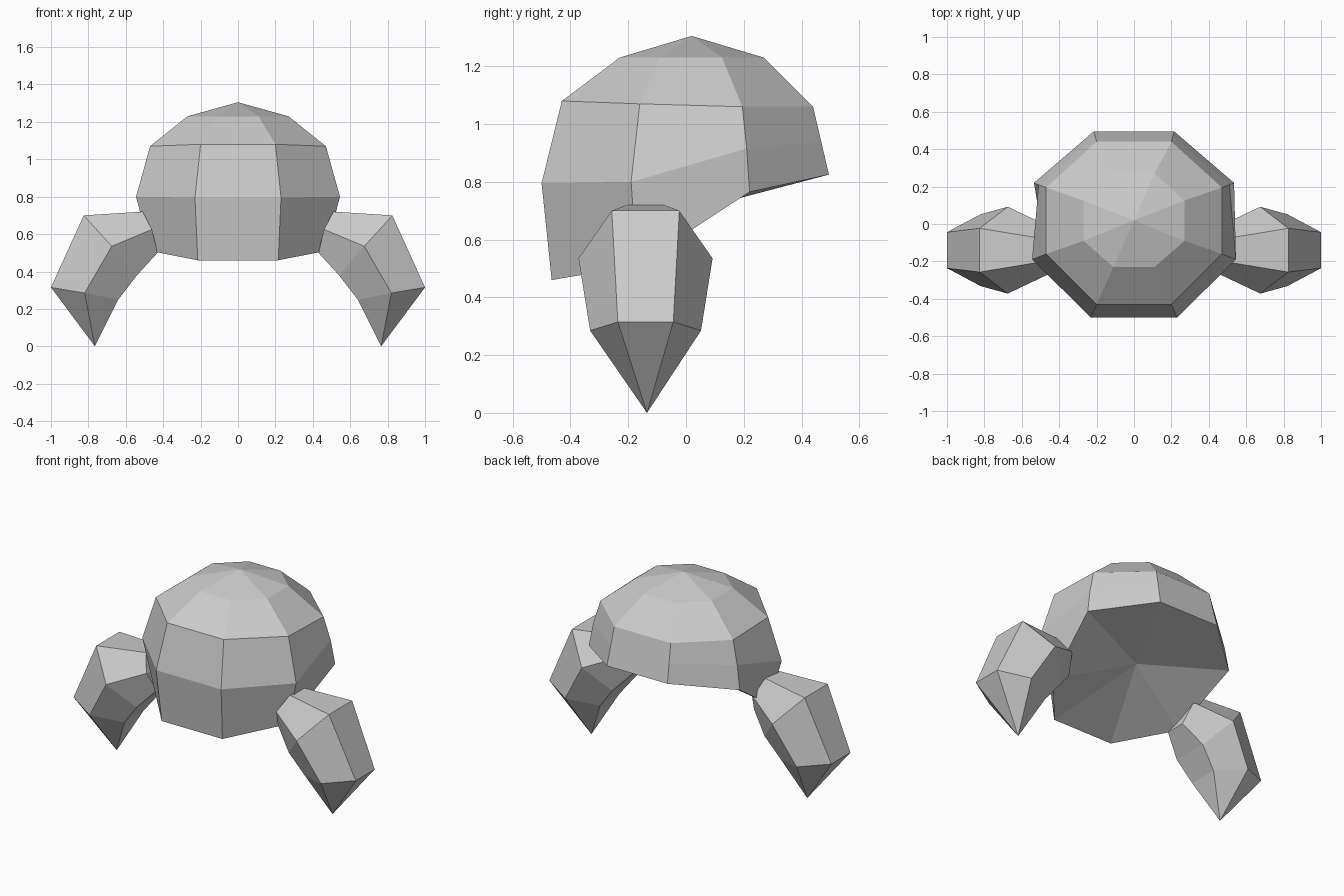
import bpy
import bmesh

if "Cube" in bpy.data.objects:
    bpy.data.objects.remove(bpy.data.objects["Cube"])


def loft(name, rings, start, end):
    """Skin closed rings of points; each end closes in a fan to a point."""
    bm = bmesh.new()
    loops = [[bm.verts.new(p) for p in ring] for ring in rings]
    n = len(loops[0])
    for a, b in zip(loops, loops[1:]):
        for i in range(n):
            j = (i + 1) % n
            bm.faces.new((a[i], a[j], b[j], b[i]))
    for tip, loop in ((start, loops[0]), (end, loops[-1])):
        v = bm.verts.new(tip)
        for i in range(n):
            bm.faces.new((v, loop[i], loop[(i + 1) % n]))
    bmesh.ops.recalc_face_normals(bm, faces=bm.faces)
    mesh = bpy.data.meshes.new(name)
    bm.to_mesh(mesh)
    bm.free()
    obj = bpy.data.objects.new(name, mesh)
    bpy.context.collection.objects.link(obj)
    return obj


def octagon(half):
    """Complete a ring from its right half (front to back)."""
    return half + [(-x, y, z) for x, y, z in reversed(half)]


def hexagon(outer, middle, inner, narrow, wide, cy=-0.14):
    """Arm ring: three (x, z) stations, narrow at outer/inner, wide between."""
    (ox, oz), (mx, mz), (ix, iz) = outer, middle, inner
    return [(ox, cy + narrow, oz), (ox, cy - narrow, oz), (mx, cy - wide, mz),
            (ix, cy - narrow, iz), (ix, cy + narrow, iz), (mx, cy + wide, mz)]


# Eight-sided dome with a slanted rim, low at the front and high at the back
dome_rings = [octagon(h) for h in (
    [(0.11, -0.23, 1.23), (0.27, -0.09, 1.23), (0.27, 0.125, 1.23), (0.11, 0.27, 1.23)],
    [(0.20, -0.43, 1.08), (0.47, -0.16, 1.07), (0.47, 0.195, 1.06), (0.20, 0.44, 1.06)],
    [(0.23, -0.50, 0.795), (0.545, -0.19, 0.80), (0.51, 0.21, 0.915), (0.207, 0.468, 0.94)],
    [(0.215, -0.465, 0.46), (0.47, -0.17, 0.51), (0.535, 0.22, 0.765), (0.215, 0.495, 0.825)],
)]
loft("dome_body", dome_rings, (0, 0.02, 1.305), (0, 0.02, 0.70))

# Six-sided pointed arm, mirrored to the other side
arm_rings = [
    hexagon((0.51, 0.72), (0.46, 0.625), (0.43, 0.50), 0.065, 0.13),
    hexagon((0.825, 0.70), (0.675, 0.535), (0.54, 0.38), 0.117, 0.232),
    hexagon((1.00, 0.315), (0.82, 0.285), (0.64, 0.25), 0.096, 0.192),
]
arm = loft("pointed_arms", arm_rings, (0.465, -0.14, 0.615), (0.765, -0.135, 0.0))
arm.modifiers.new("mirror", 'MIRROR').use_mirror_merge = False
